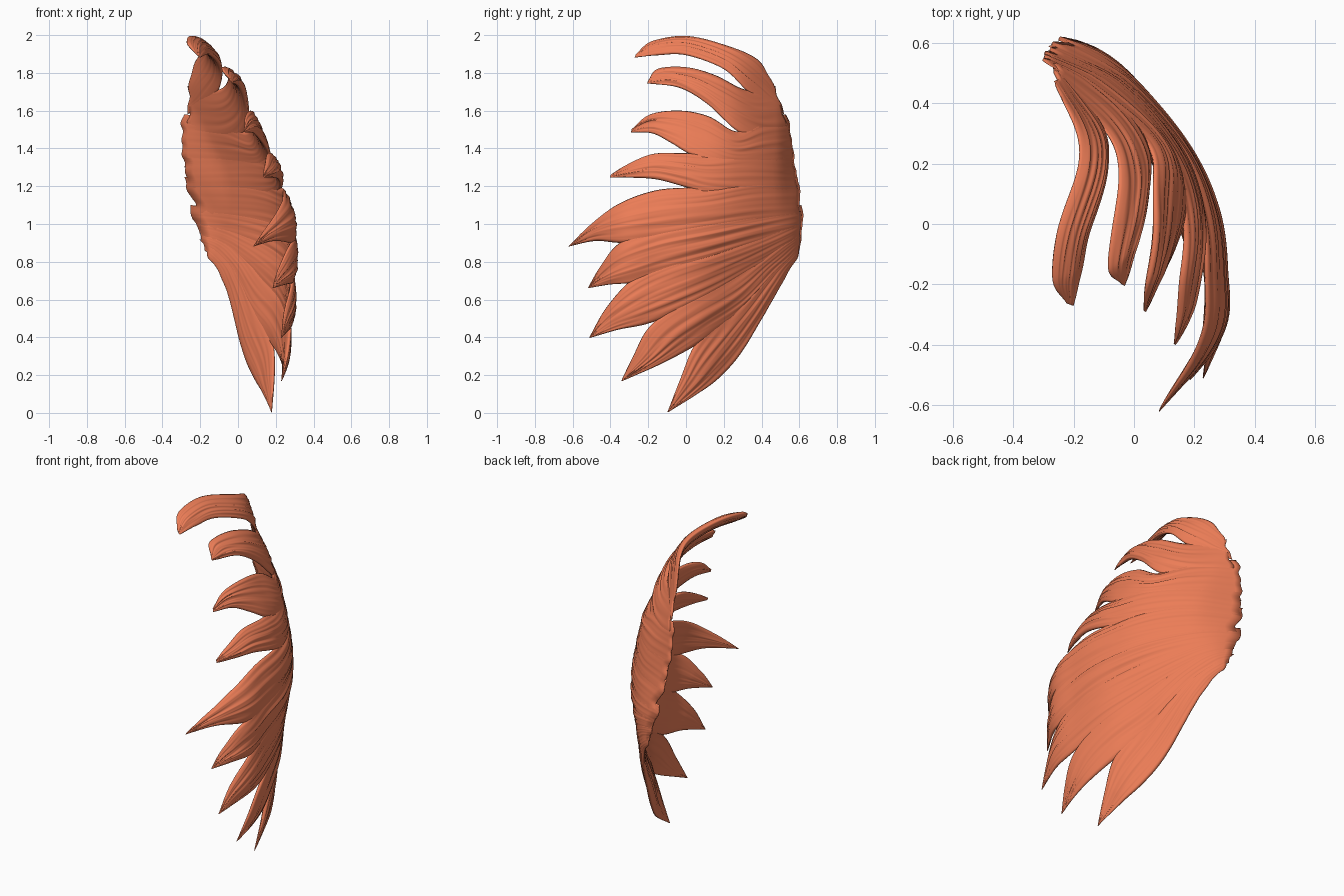
import bpy, bmesh, math
from mathutils import Vector, noise

# Rib-cage surface: x sampled over (z rows, y columns)
YS = [-.62, -.35, -.15, .05, .25, .47, .57, .62]
ZS = [0, .4, .7, 1.0, 1.3, 1.5, 1.75, 2.0]
XS = [[.19, .20, .19, .12, .03, -.05, -.09, -.11],
      [.20, .265, .26, .19, .06, -.07, -.13, -.17],
      [.11, .275, .275, .235, .12, -.04, -.14, -.22],
      [.065, .265, .28, .255, .17, 0, -.12, -.24],
      [-.02, .135, .195, .19, .12, -.07, -.27, -.37],
      [-.18, .00, .085, .10, .05, -.16, -.34, -.43],
      [-.20, -.09, -.02, -.005, -.07, -.27, -.36, -.40],
      [-.64, -.40, -.30, -.24, -.22, -.29, -.34, -.38]]


def hermite(ks, vs, t):
    """Smooth interpolation through values vs at knots ks."""
    n = len(ks)
    t = min(max(t, ks[0]), ks[-1])
    i = max(k for k in range(n - 1) if ks[k] <= t)
    slope = lambda k: (vs[min(k + 1, n - 1)] - vs[max(k - 1, 0)]) / (ks[min(k + 1, n - 1)] - ks[max(k - 1, 0)])
    h = ks[i + 1] - ks[i]
    s = (t - ks[i]) / h
    a, b = slope(i) * h, slope(i + 1) * h
    d = vs[i + 1] - vs[i]
    return vs[i] + s * (a + s * (3 * d - 2 * a - b + s * (a + b - 2 * d)))


def rib(y, z):
    return hermite(ZS, [hermite(YS, row, y) for row in XS], z)


def along(pts, u):
    ks = [i / (len(pts) - 1) for i in range(len(pts))]
    return Vector([hermite(ks, [p[c] for p in pts], u) for c in (0, 1)])


mat = bpy.data.materials.new("muscle")
mat.diffuse_color = (0.84, 0.205, 0.095, 1)


def slip(name, upper, lower, seed, nu=64, nv=30):
    """Tapered muscle slip between two (y, z) edges, draped on the ribs."""
    bm = bmesh.new()
    rings = []
    for i in range(nu + 1):
        u = min(i / nu, .995)
        a, b = along(upper, u), along(lower, u)
        front, back = [], []
        for j in range(nv + 1):
            v = j / nv
            y, z = a.lerp(b, v)
            # slightly uneven border at the root
            y += noise.noise((z * 14, 0, 0)) * .012 * (1 - u) ** 4
            e = .01
            dy = (rib(y + e, z) - rib(y - e, z)) / (2 * e)
            dz = (rib(y, z + e) - rib(y, z - e)) / (2 * e)
            nrm = Vector((1, -dy, -dz)).normalized()
            p = Vector((rib(y, z), y, z))
            # lens section, fuller toward the free end, thin at the tip
            lens = (max(0, 1 - (2 * v - 1) ** 2)) ** .5 * min(1, (1 - u) * 5) ** .6
            t = (.006 + .018 * math.sin(math.pi * min(1, u * .9)) ** .8) * lens
            fibre = (noise.noise((v * 13, u * 2.2, seed * 7.3)) * .008
                     + noise.noise((v * 28, u * 3, seed * 3.1)) * .005) * lens * min(1, .1 + u * 3)
            front.append(bm.verts.new(p + nrm * (t + fibre)))
            if 0 < j < nv:
                back.append(bm.verts.new(p - nrm * (t * .8 - fibre * .4)))
        rings.append(front + back[::-1])
    n = len(rings[0])
    for r, q in zip(rings, rings[1:]):
        for k in range(n):
            bm.faces.new((r[k], r[(k + 1) % n], q[(k + 1) % n], q[k]))
    # close both ends with quad strips
    for r in (rings[0], rings[-1]):
        for j in range(nv):
            f = [r[j], r[j + 1], r[(n - j - 1) % n], r[(n - j) % n]]
            f = list(dict.fromkeys(f))
            if len(f) > 2:
                bm.faces.new(f)
    bmesh.ops.recalc_face_normals(bm, faces=bm.faces)
    me = bpy.data.meshes.new(name)
    bm.to_mesh(me)
    bm.free()
    me.shade_smooth()
    me.materials.append(mat)
    ob = bpy.data.objects.new(name, me)
    bpy.context.collection.objects.link(ob)


# Upper four separate slips
slip("slip_1", [(.46, 1.74), (.38, 1.87), (.2, 1.95), (0, 1.995), (-.18, 1.965), (-.265, 1.90)],
     [(.52, 1.58), (.33, 1.70), (.2, 1.82), (0, 1.895), (-.15, 1.895), (-.275, 1.88)], 1)
slip("slip_2", [(.47, 1.73), (.32, 1.71), (.15, 1.79), (0, 1.83), (-.15, 1.82), (-.20, 1.76)],
     [(.55, 1.42), (.4, 1.43), (.26, 1.50), (.12, 1.63), (-.03, 1.72), (-.21, 1.745)], 2)
slip("slip_3", [(.53, 1.58), (.4, 1.56), (.27, 1.49), (.12, 1.57), (-.03, 1.60), (-.19, 1.58), (-.29, 1.50)],
     [(.58, 1.3), (.4, 1.28), (.22, 1.3), (.04, 1.36), (-.08, 1.43), (-.18, 1.48), (-.295, 1.485)], 3)
slip("slip_4", [(.56, 1.42), (.35, 1.42), (.12, 1.375), (-.02, 1.375), (-.18, 1.37), (-.32, 1.31), (-.40, 1.26)],
     [(.6, 1.12), (.35, 1.13), (.12, 1.16), (0, 1.195), (-.15, 1.235), (-.28, 1.245), (-.405, 1.245)], 4)

# Lower five slips fanning from one corner
slip("slip_5", [(.59, 1.25), (.35, 1.25), (.1, 1.2), (-.15, 1.18), (-.35, 1.11), (-.5, 1.0), (-.625, .88)],
     [(.61, 1.0), (.35, .98), (.1, .95), (-.13, .91), (-.34, .90), (-.48, .91), (-.625, .88)], 5)
slip("slip_6", [(.615, 1.1), (.35, 1.06), (.1, 1.02), (-.15, .98), (-.35, .90), (-.45, .78), (-.52, .66)],
     [(.61, .95), (.35, .88), (.1, .8), (-.13, .73), (-.28, .69), (-.4, .68), (-.52, .66)], 6)
slip("slip_7", [(.615, 1.03), (.4, .95), (.15, .88), (-.1, .8), (-.28, .71), (-.42, .56), (-.515, .395)],
     [(.6, .9), (.4, .78), (.15, .63), (-.05, .53), (-.21, .47), (-.36, .44), (-.515, .395)], 7)
slip("slip_8", [(.61, .97), (.45, .88), (.25, .74), (0, .6), (-.19, .46), (-.28, .3), (-.345, .165)],
     [(.6, .86), (.45, .7), (.3, .53), (.15, .42), (.04, .35), (-.13, .26), (-.345, .165)], 8)
slip("slip_9", [(.61, .92), (.45, .8), (.3, .65), (.15, .5), (.04, .35), (-.03, .18), (-.10, 0)],
     [(.58, .81), (.5, .67), (.38, .46), (.28, .3), (.17, .18), (.06, .10), (-.10, 0)], 9)
